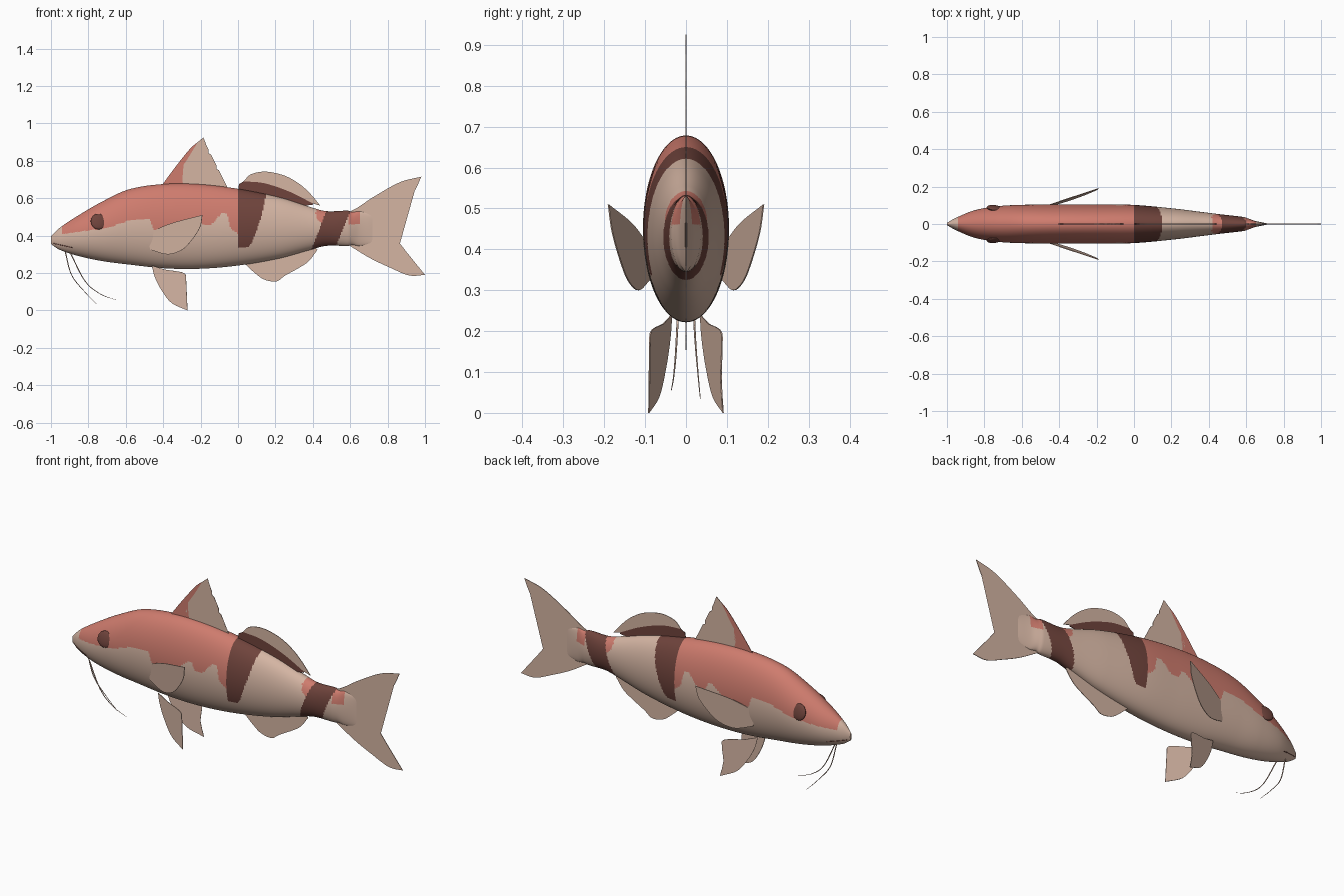
import bpy, bmesh, math
from mathutils import Vector

cube = bpy.data.objects.get("Cube")
if cube:
    bpy.data.objects.remove(cube, do_unlink=True)


def material(name, rgb):
    mat = bpy.data.materials.new(name)
    mat.use_nodes = True
    mat.diffuse_color = (*rgb, 1)
    mat.node_tree.nodes["Principled BSDF"].inputs["Base Color"].default_value = (*rgb, 1)
    return mat


PALE = material("pale cream", (.66, .46, .365))
CORAL = material("coral red", (.62, .2, .155))
BROWN = material("dark brown", (.16, .057, .045))


def sample(points, x, column=1):
    """Smooth interpolation of one column of a station table."""
    last = len(points) - 1
    i = 0
    while i < last - 1 and x > points[i + 1][0]:
        i += 1

    def slope(k):
        a, b = points[max(k - 1, 0)], points[min(k + 1, last)]
        return (b[column] - a[column]) / (b[0] - a[0])

    p, q = points[i], points[i + 1]
    h = q[0] - p[0]
    t = min(max((x - p[0]) / h, 0), 1)
    s = t * t * (3 - 2 * t)
    return (p[column] * (1 - s) + q[column] * s
            + h * t * (1 - t) * ((1 - t) * slope(i) - t * slope(i + 1)))


def linear(points, x):
    for a, b in zip(points, points[1:]):
        if x <= b[0]:
            return a[1] + (b[1] - a[1]) * max(x - a[0], 0) / (b[0] - a[0])
    return points[-1][1]


def spline(points, steps=6):
    """Smooth open path through the points."""
    pts = [Vector(p) for p in points]
    pts = [2 * pts[0] - pts[1]] + pts + [2 * pts[-1] - pts[-2]]
    path = []
    for a, b, c, d in zip(pts, pts[1:], pts[2:], pts[3:]):
        for k in range(steps):
            t = k / steps
            path.append(.5 * (2 * b + (c - a) * t + (2 * a - 5 * b + 4 * c - d) * t * t
                              + (3 * b - a - 3 * c + d) * t ** 3))
    return path + [pts[-2]]


def finish(bm, name, mats):
    mesh = bpy.data.meshes.new(name)
    bm.to_mesh(mesh)
    bm.free()
    for mat in mats:
        mesh.materials.append(mat)
    obj = bpy.data.objects.new(name, mesh)
    bpy.context.collection.objects.link(obj)
    return obj


def smooth(obj, angle=50):
    bpy.ops.object.select_all(action="DESELECT")
    obj.select_set(True)
    bpy.context.view_layer.objects.active = obj
    bpy.ops.object.shade_smooth_by_angle(angle=math.radians(angle))


# Body stations: x, belly height, back height, half width
BODY = [(-1, .355, .395, .006), (-.955, .325, .44, .032), (-.85, .29, .51, .074),
        (-.72, .263, .585, .096), (-.58, .245, .648, .103), (-.39, .225, .676, .105),
        (-.2, .223, .674, .105), (0, .24, .65, .102), (.22, .278, .605, .082),
        (.38, .322, .555, .062), (.47, .345, .531, .051), (.59, .345, .533, .037),
        (.61, .35, .525, .03), (.65, .345, .53, .016), (.72, .36, .51, .002)]


def body_side(x, z):
    """Half width of the body at a point of its side."""
    low, high, wide = (sample(BODY, x, c) for c in (1, 2, 3))
    f = (2 * z - low - high) / (high - low)
    return wide * math.sqrt(max(0, 1 - f * f))


# Colour pattern of the body
SADDLE = [(-.96, .405), (-.82, .425), (-.7, .44), (-.6, .475), (-.5, .49), (-.47, .49),
          (-.45, .43), (-.41, .415), (-.36, .44), (-.32, .435), (-.28, .46), (-.23, .5),
          (-.21, .5), (-.19, .455), (-.15, .455), (-.12, .48), (-.09, .52), (-.06, .52),
          (-.04, .44), (0, .41)]
BAND_EDGE = [(.33, .05), (.36, .075), (.5, .125), (.62, .15), (.7, .155)]


def body_colour(x, z):
    if z > .335 and 0 < x < linear(BAND_EDGE, z):
        return 2
    lean = (z - .345) / .18
    if .4 + .07 * lean < x < .525 + .075 * lean:
        return 2
    if -.94 < x <= 0 and z > linear(SADDLE, x):
        return 1
    if math.hypot((x - .45) / .035, (z - .52) / .05) < 1:
        return 1
    return 1 if .59 < x < .65 and z > .46 else 0


# Body skin
RINGS, SIDES = 280, 144
bm = bmesh.new()
rings = []
for i in range(RINGS + 1):
    x = -1 + 1.72 * (i / RINGS) ** 1.1
    low, high, wide = (sample(BODY, x, c) for c in (1, 2, 3))
    ring = []
    for k in range(SIDES):
        a = math.tau * k / SIDES
        ring.append(bm.verts.new((x, wide * math.sin(a),
                                  (low + high) / 2 + (high - low) / 2 * math.cos(a))))
    rings.append(ring)
for r, s in zip(rings, rings[1:]):
    for k in range(SIDES):
        n = (k + 1) % SIDES
        face = bm.faces.new((r[k], r[n], s[n], s[k]))
        mid = face.calc_center_median()
        face.material_index = body_colour(mid.x, mid.z)
bm.faces.new(rings[0])
bm.faces.new(rings[-1])
bmesh.ops.recalc_face_normals(bm, faces=bm.faces)
smooth(finish(bm, "body", [PALE, CORAL, BROWN]))


def fin(name, outline, mat, depth=lambda x, z: 0):
    """Thin sheet from an x, z outline, with y given by a rule."""
    bm = bmesh.new()
    face = bm.faces.new([bm.verts.new((x, depth(x, z), z)) for x, z in outline])
    bmesh.ops.triangulate(bm, faces=[face])
    obj = finish(bm, name, [mat])
    mod = obj.modifiers.new("thickness", "SOLIDIFY")
    mod.thickness, mod.offset = .003, 0
    return obj


# First dorsal fin: coral leading part and pale notched part
lead = spline([(-.41, .665), (-.34, .76), (-.26, .86), (-.215, .9)])
split = spline([(-.215, .9), (-.27, .81), (-.325, .725), (-.3, .7), (-.29, .66)])
fin("dorsal_fin_front", lead + split[1:], CORAL)
trail = [(-.185, .925)]
for k in range(6):
    x, z = -.178 + .021 * k, .882 - .042 * k
    trail += [(x, z), (x + .012, z - .006), (x + .02, z - .022)]
fin("dorsal_fin_rear", split[::-1] + trail + [(-.055, .64)], PALE)

# Second dorsal fin: brown base strip and pale upper part
strip = spline([(.03, .69), (.14, .68), (.275, .635), (.4, .572)])
fin("second_dorsal_base", [(.4, .565), (.36, .56), (.22, .59), (0, .64), (.005, .675)] + strip, BROWN)
crest = spline([(.03, .69), (.07, .728), (.15, .742), (.25, .72), (.33, .675), (.39, .62), (.44, .56)])
fin("second_dorsal_top", crest + strip[::-1][:-1], PALE)

# Anal fin
fin("anal_fin", spline([(.035, .25), (.09, .2), (.14, .165), (.205, .155), (.25, .185),
                        (.33, .23), (.38, .265), (.425, .325)]) + [(.4, .35), (.2, .3)], PALE)

# Tail fin
upper = spline([(.59, .525), (.64, .55), (.73, .61), (.865, .685), (.98, .715)])
fork = spline([(.98, .715), (.945, .64), (.865, .52), (.825, .44), (.845, .385), (.915, .295), (1, .19)])
lower = spline([(1, .19), (.915, .187), (.81, .23), (.705, .28), (.59, .35)])
fin("tail_fin", upper + fork[1:] + lower[1:], PALE)

# Paired parts; the fish looks along -x, so its left side is -y
PECTORAL = spline([(-.48, .4), (-.46, .42), (-.36, .465), (-.19, .51)]) + spline(
    [(-.19, .51), (-.205, .44), (-.26, .36), (-.31, .318), (-.38, .3), (-.47, .325)])[1:]
PELVIC = spline([(-.46, .24), (-.445, .18), (-.41, .11), (-.355, .04), (-.27, 0)]) + spline(
    [(-.27, 0), (-.287, .08), (-.28, .16), (-.29, .2), (-.39, .218)])[1:]


def thread(name, path, radius, mat, taper=1):
    data = bpy.data.curves.new(name, "CURVE")
    data.dimensions = "3D"
    data.bevel_depth, data.bevel_resolution = radius, 2
    data.use_fill_caps = True
    line = data.splines.new("POLY")
    line.points.add(len(path) - 1)
    for i, (point, co) in enumerate(zip(line.points, path)):
        point.co = (*co, 1)
        point.radius = 1 + (taper - 1) * i / (len(path) - 1)
    data.materials.append(mat)
    bpy.context.collection.objects.link(bpy.data.objects.new(name, data))


for side, sign in (("left", -1), ("right", 1)):
    fin(side + "_pectoral_fin", PECTORAL, PALE,
        lambda x, z: sign * (.1 + .307 * (x + .46) + .08 * (z - .42)))
    fin(side + "_pelvic_fin", PELVIC, PALE, lambda x, z: sign * (.035 + .295 * (x + .46)))

    # Eye
    ex, ez = -.745, .475
    bpy.ops.mesh.primitive_uv_sphere_add(segments=32, ring_count=16, radius=.043,
                                         location=(ex, sign * (body_side(ex, ez) - .002), ez),
                                         rotation=(sign * .25, 0, -sign * .12))
    eye = bpy.context.object
    eye.name = side + "_eye"
    eye.scale.y = .3
    eye.data.materials.append(BROWN)
    smooth(eye)

    # Mouth line
    mouth = [(-.985 + .011 * k, .358 - .0025 * k) for k in range(10)]
    thread(side + "_mouth_line", [(x, sign * body_side(x, z), z) for x, z in mouth], .002, BROWN)

# Chin barbels
thread("left_barbel", spline([(-.9, -.016, .315), (-.82, -.024, .16), (-.74, -.03, .09),
                              (-.65, -.036, .055)]), .003, PALE, .3)
thread("right_barbel", spline([(-.925, .016, .32), (-.89, .022, .19), (-.82, .029, .1),
                               (-.757, .035, .035)]), .003, PALE, .3)
